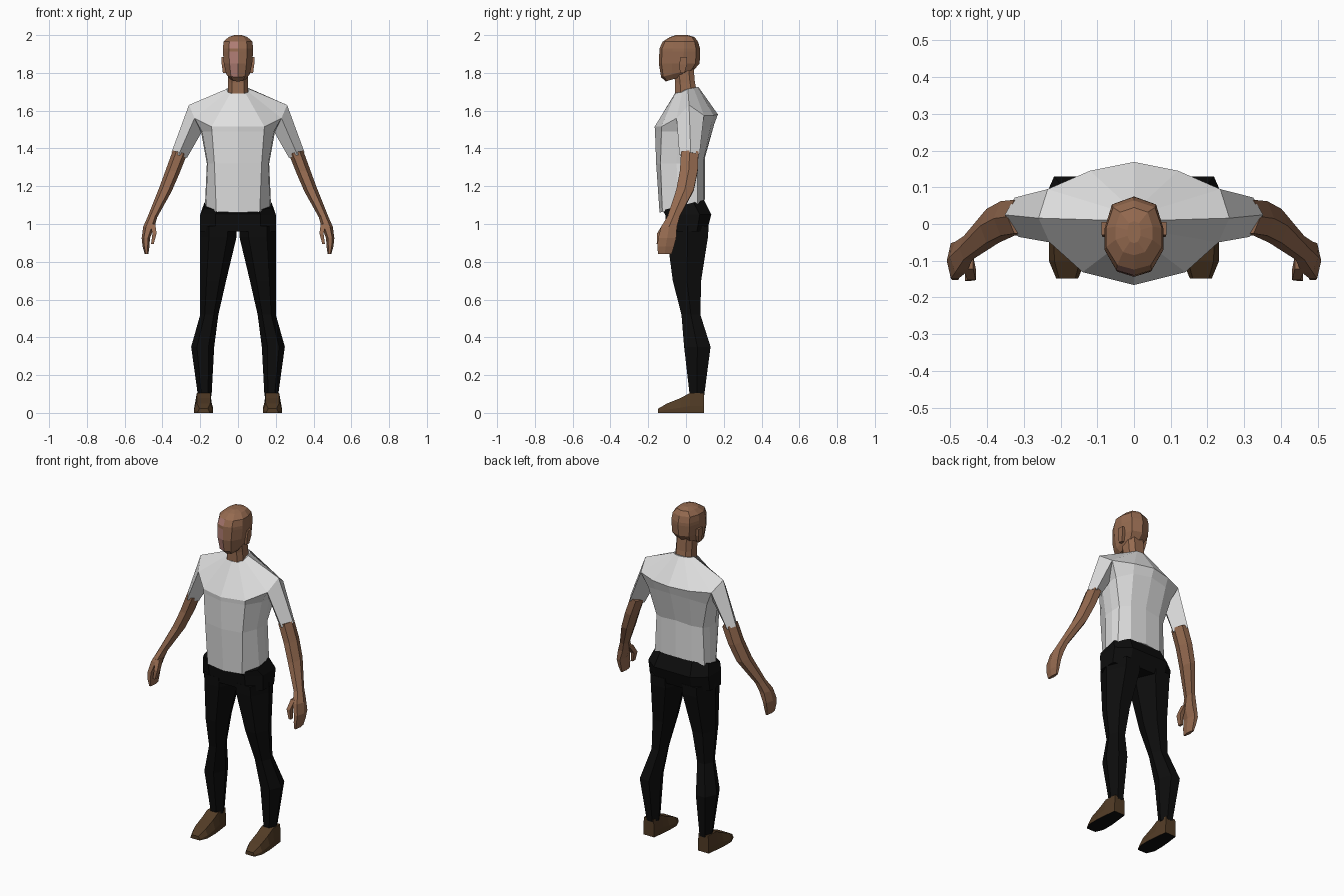
import bpy, bmesh


def material(name, rgb):
    m = bpy.data.materials.new(name)
    m.diffuse_color = (*rgb, 1)
    return m


SKIN = material("brown skin", (0.30, 0.145, 0.08))
FACE = material("rosy skin", (0.42, 0.20, 0.17))
SHIRT = material("light grey cloth", (0.74, 0.74, 0.74))
BLACK = material("black cloth", (0.004, 0.004, 0.004))
SHOE = material("dark brown leather", (0.085, 0.045, 0.019))

# Unit cross-sections
HEX = [(1, 0), (.5, 1), (-.5, 1), (-1, 0), (-.5, -1), (.5, -1)]
SQUARE = [(1, 1), (-1, 1), (-1, -1), (1, -1)]
OCT = [(1, .5), (.6, 1), (-.6, 1), (-1, .5), (-1, -.5), (-.6, -1), (.6, -1), (1, -.5)]
SKULL = [(0, -1), (.6, -.87), (1, -.35), (1, .2), (.75, .8), (0, 1),
         (-.75, .8), (-1, .2), (-1, -.35), (-.6, -.87)]


def ring(shape, cx, cy, cz, rx, ry, tx=0, ty=0):
    """Cross-section around a centre; tx, ty tilt it along x and y."""
    return [(cx + u * rx, cy + v * ry, cz + u * rx * tx + v * ry * ty) for u, v in shape]


def sweep(shape, *specs):
    return [ring(shape, *s) for s in specs]


def whole(half):
    """Close a half outline (front centre to back centre) across x = 0."""
    return half + [(-x, y, z) for x, y, z in half[-2:0:-1]]


def loft(name, rings, mats, mirror=False, rule=None):
    bm = bmesh.new()
    loops = [[bm.verts.new(p) for p in r] for r in rings]
    n = len(loops[0])
    for a, b in zip(loops, loops[1:]):
        for i in range(n):
            j = (i + 1) % n
            bm.faces.new((a[i], a[j], b[j], b[i]))
    bm.faces.new(loops[0])
    bm.faces.new(loops[-1])
    bmesh.ops.recalc_face_normals(bm, faces=bm.faces[:])
    bm.normal_update()
    if rule:
        for f in bm.faces:
            f.material_index = rule(f.calc_center_median(), f.normal)
    me = bpy.data.meshes.new(name)
    bm.to_mesh(me)
    bm.free()
    for m in mats:
        me.materials.append(m)
    ob = bpy.data.objects.new(name, me)
    bpy.context.collection.objects.link(ob)
    if mirror:
        ob.modifiers.new("Mirror", 'MIRROR').use_mirror_merge = False
    return ob


# Shirt body: hem, waist, armpit, chest/shoulder, collar
loft("shirt_body", [whole(h) for h in (
    [(0, -.14, 1.06), (.115, -.125, 1.065), (.17, -.04, 1.085), (.175, .02, 1.095),
     (.165, .06, 1.105), (.10, .092, 1.125), (0, .10, 1.13)],
    [(0, -.158, 1.32), (.125, -.135, 1.32), (.16, -.05, 1.32), (.165, .01, 1.32),
     (.155, .06, 1.33), (.10, .092, 1.34), (0, .10, 1.35)],
    [(0, -.164, 1.49), (.138, -.13, 1.49), (.19, -.045, 1.49), (.195, .02, 1.485),
     (.195, .08, 1.49), (.115, .132, 1.52), (0, .15, 1.53)],
    [(0, -.166, 1.515), (.14, -.131, 1.515), (.23, -.05, 1.56), (.26, .016, 1.63),
     (.235, .095, 1.575), (.12, .145, 1.575), (0, .169, 1.58)],
    [(0, -.06, 1.69), (.04, -.055, 1.692), (.055, -.02, 1.70), (.06, .01, 1.715),
     (.055, .04, 1.72), (.03, .062, 1.725), (0, .066, 1.725)])], [SHIRT])

# Sleeves
loft("sleeve", [
    [(.26, .016, 1.63), (.23, -.05, 1.56), (.193, .02, 1.485), (.235, .095, 1.575)],
    [(.352, .025, 1.38), (.315, -.035, 1.365), (.27, .01, 1.35), (.325, .072, 1.37)]],
    [SHIRT], mirror=True)

# Bare arms running into mitten hands
loft("arm", sweep(HEX,
                  (.307, .02, 1.38, .038, .046, .25),
                  (.345, .015, 1.28, .037, .047, .2),
                  (.385, -.005, 1.18, .034, .046, .2),
                  (.452, -.065, 1.04, .024, .032, .2),
                  (.472, -.09, .985, .03, .042),
                  (.488, -.10, .925, .022, .048),
                  (.487, -.108, .88, .018, .044),
                  (.484, -.112, .842, .010, .036)), [SKIN], mirror=True)
loft("thumb", sweep(SQUARE,
                    (.452, -.105, 1.0, .014, .018),
                    (.442, -.137, .95, .011, .016),
                    (.453, -.143, .895, .007, .012)), [SKIN], mirror=True)

# Trousers
loft("trouser_hips", sweep(OCT,
                           (0, .005, .96, .20, .105),
                           (0, .012, 1.05, .20, .122),
                           (0, -.015, 1.10, .178, .110, 0, .25)), [BLACK])
loft("trouser_leg", sweep(HEX,
                          (.105, .008, .99, .097, .112),
                          (.105, .008, .93, .097, .108),
                          (.132, .005, .70, .069, .075),
                          (.152, .026, .52, .048, .05),
                          (.187, .060, .35, .061, .07),
                          (.176, .058, .09, .036, .038)), [BLACK], mirror=True)


# Shoes: sections from toe to heel, black soles
def shoe_section(y, bottom, top, h):
    c = .182
    return [(c - bottom, y, 0), (c + bottom, y, 0), (c + bottom, y, h * .35),
            (c + top, y, h), (c - top, y, h), (c - bottom, y, h * .35)]


loft("shoe", [shoe_section(*s) for s in (
    (-.148, .03, .022, .022), (-.10, .05, .035, .05), (-.03, .05, .036, .078),
    (.02, .045, .036, .105), (.095, .036, .032, .105))],
    [SHOE, BLACK], mirror=True, rule=lambda c, n: int(n.z < -.9))


# Head, with a rosy patch on one side of the face, broken by the brow
def face_rule(c, n):
    return int(n.y < -.6 and c.x < 0 and 1.77 < c.z < 1.97
               and not 1.91 < c.z < 1.932)


loft("head", sweep(SKULL,
                   (0, -.04, 1.775, .042, .068, 0, .3),
                   (0, -.042, 1.80, .062, .090, 0, .25),
                   (0, -.036, 1.85, .075, .108),
                   (0, -.033, 1.912, .08, .108),
                   (0, -.033, 1.93, .08, .107),
                   (0, -.030, 1.965, .076, .094),
                   (0, -.02, 1.99, .05, .065),
                   (0, -.022, 2.0, .018, .03)), [SKIN, FACE], rule=face_rule)
loft("neck", sweep(OCT,
                   (0, .003, 1.67, .055, .06),
                   (0, -.005, 1.75, .052, .052),
                   (0, -.015, 1.83, .052, .055)), [SKIN])
loft("ear", sweep(SQUARE,
                  (.072, -.02, 1.80, .008, .012),
                  (.077, -.015, 1.845, .009, .02),
                  (.079, -.012, 1.885, .009, .018)), [SKIN], mirror=True)
